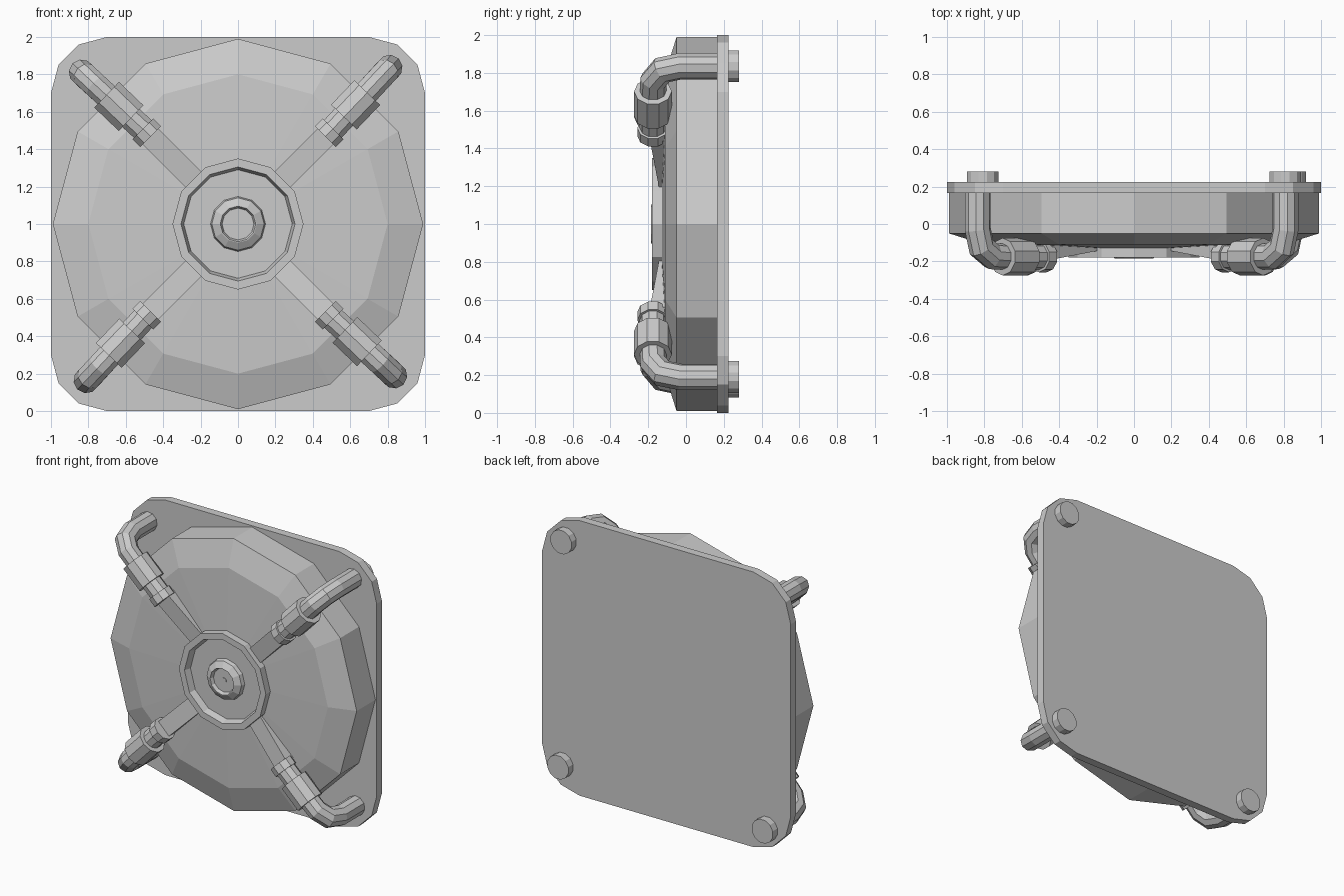
import bpy, bmesh
from math import sin, cos, pi, radians
from mathutils import Vector, Matrix

cube = bpy.data.objects.get("Cube")
if cube:
    bpy.data.objects.remove(cube, do_unlink=True)

grey = bpy.data.materials.new("plain grey")
grey.use_nodes = True
GREY = (0.6, 0.6, 0.6, 1)
grey.diffuse_color = GREY
grey.node_tree.nodes["Principled BSDF"].inputs["Base Color"].default_value = GREY

CENTRE = Matrix.Translation((0, 0, 1))


def loft(name, rings, turn=0):
    """Skin matching rings of points, cap both ends, turn about the y axis."""
    bm = bmesh.new()
    loops = [[bm.verts.new(p) for p in ring] for ring in rings]
    for a, b in zip(loops, loops[1:]):
        for i in range(len(a)):
            j = (i + 1) % len(a)
            bm.faces.new((a[i], a[j], b[j], b[i]))
    bm.faces.new(loops[0])
    bm.faces.new(loops[-1])
    bmesh.ops.recalc_face_normals(bm, faces=bm.faces)
    bm.transform(CENTRE @ Matrix.Rotation(-turn, 4, 'Y'))
    mesh = bpy.data.meshes.new(name)
    bm.to_mesh(mesh)
    bm.free()
    mesh.materials.append(grey)
    obj = bpy.data.objects.new(name, mesh)
    bpy.context.collection.objects.link(obj)
    return obj


def lathe(name, profile, sides=12, at=(0, 0), turn=0):
    """Revolve (radius, y) points around an axis along y."""
    return loft(name, [[(at[0] + r * cos(2 * pi * i / sides), y,
                         at[1] + r * sin(2 * pi * i / sides))
                        for i in range(sides)] for r, y in profile], turn)


def tube(name, path, turn, sides=10):
    """Mitred tube through (x, y, z, radius) points lying close to the xy plane."""
    pts = [Vector(p[:3]) for p in path]
    rings = []
    for i, p in enumerate(pts):
        before = (p - pts[i - 1]).normalized() if i else None
        after = (pts[i + 1] - p).normalized() if i + 1 < len(pts) else None
        before = before or after
        after = after or before
        along = (before + after).normalized()
        if along.length == 0:
            along = Vector((-1, 0, 0))
        across = along.cross(Vector((0, 0, 1))).normalized()
        up = across.cross(along).normalized()
        miter = path[i][3] / max(along.dot(before), 0.7)
        rings.append([p + across * miter * cos(2 * pi * k / sides)
                      + up * path[i][3] * sin(2 * pi * k / sides)
                      for k in range(sides)])
    return loft(name, rings, turn)


# Back plate with rounded corners
outline = []
for corner in range(4):
    cx, cz = [(0.7, 0.7), (-0.7, 0.7), (-0.7, -0.7), (0.7, -0.7)][corner]
    for step in range(4):
        a = radians(90 * corner + 30 * step)
        outline.append((cx + 0.3 * cos(a), cz + 0.3 * sin(a)))
loft("back_plate", [[(x, y, z) for x, z in outline] for y in (0.165, 0.225)])

# Twelve-sided body, hub ring and centre knob
lathe("body", [(0.99, 0.17), (0.99, -0.05), (0.8, -0.11), (0.3, -0.13)])
lathe("hub_ring", [(0.35, -0.1), (0.35, -0.18), (0.305, -0.18), (0.29, -0.132)])
lathe("hub_knob", [(0.15, -0.12), (0.14, -0.16), (0.1, -0.185),
                   (0.095, -0.185), (0.085, -0.16)])
lathe("knob_pin", [(0.02, -0.15), (0.02, -0.164)], 10)

# Four pipe arms, each in a diagonal direction
CORNERS = ["upper_left", "upper_right", "lower_right", "lower_left"]
AXIS = -0.175
for n, corner in enumerate(CORNERS):
    turn = radians(45 + 90 * n)
    tube(corner + "_pipe",
         [(1.163, 0.2, 0.018, 0.07), (1.163, -0.03, 0.018, 0.07),
          (1.135, -0.125, 0.017, 0.07), (1.06, -0.172, 0.014, 0.07),
          (0.96, AXIS, 0.01, 0.07), (0.7, AXIS, 0, 0.07)], turn)
    tube(corner + "_sleeve",
         [(0.985, AXIS, 0.008, 0.1), (0.805, AXIS, 0.004, 0.1)], turn)
    tube(corner + "_collar",
         [(0.72, AXIS, 0, 0.083), (0.66, AXIS, 0, 0.083)], turn)
    # Tapered spoke between the pipe and the hub
    loft(corner + "_spoke",
         [[(x, back, -0.06), (x, front, -0.06), (x, front, 0.06), (x, back, 0.06)]
          for x, back, front in ((0.31, -0.1, -0.14), (0.68, -0.08, -0.19))], turn)
    # Round foot behind the plate; the upper right corner has none
    if corner != "upper_right":
        lathe(corner + "_foot", [(0.087, 0.2), (0.087, 0.28)], 12,
              (1.163, 0.018), turn)
